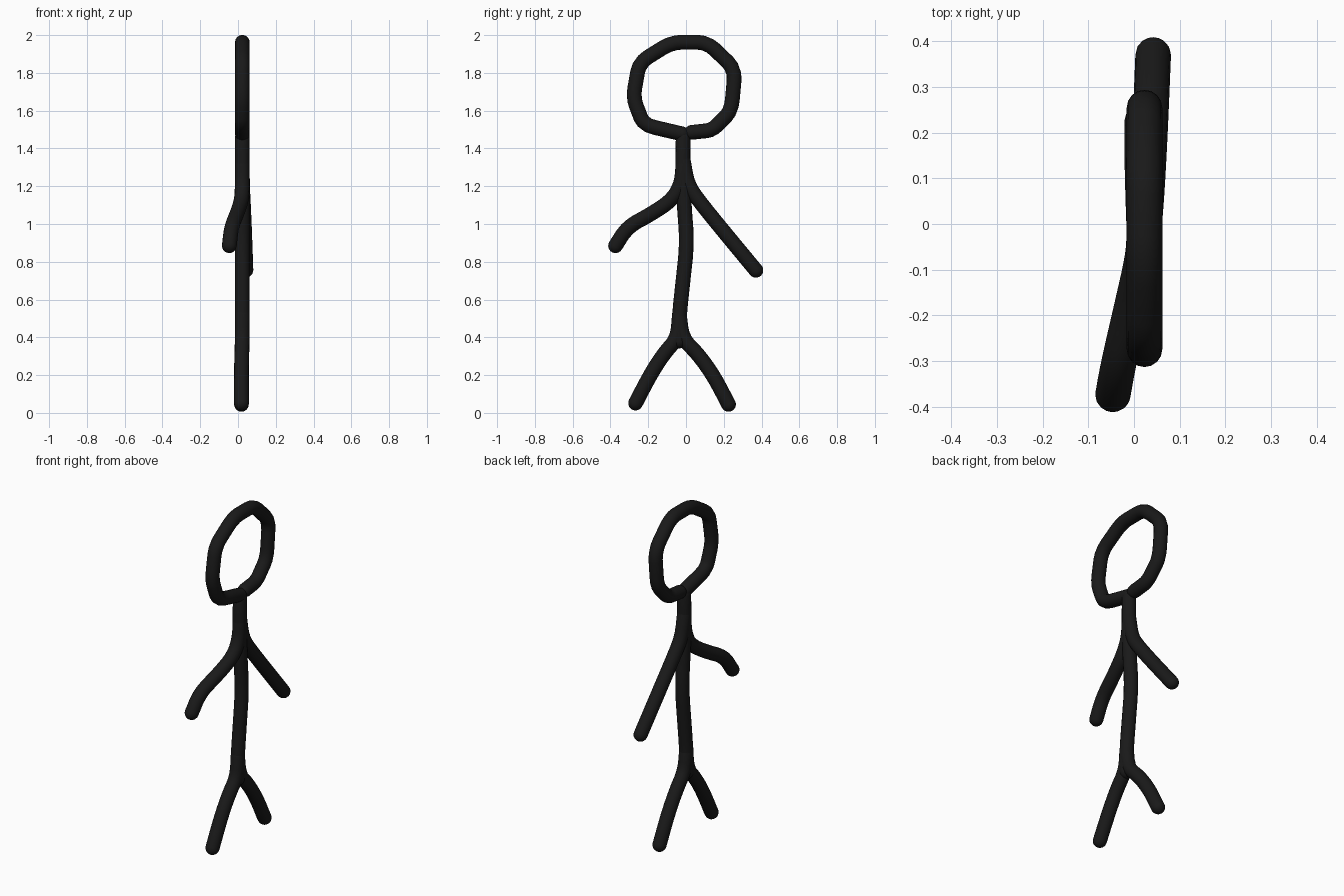
import bpy, math
from mathutils import Vector

if "Cube" in bpy.data.objects:
    bpy.data.objects.remove(bpy.data.objects["Cube"])

R = 0.039  # tube radius

ink = bpy.data.materials.new("black_ink")
ink.diffuse_color = (0.01, 0.01, 0.01, 1)
ink.use_nodes = True
ink.node_tree.nodes["Principled BSDF"].inputs["Base Color"].default_value = ink.diffuse_color


def round_corners(pts, ratio, times):
    for _ in range(times):
        out = [pts[0]]
        for i in range(len(pts) - 1):
            a, b = pts[i], pts[i + 1]
            if i > 0:
                out.append(a.lerp(b, ratio))
            if i < len(pts) - 2:
                out.append(a.lerp(b, 1 - ratio))
        pts = out + [pts[-1]]
    return pts


def dome(end, inner):
    """Extra points and radii forming a hemispherical tip."""
    d = (end - inner).normalized()
    angles = [math.radians(a) for a in (18, 36, 52, 66, 78, 87)]
    return [(end + d * R * math.sin(a), math.cos(a)) for a in angles]


def tube(name, coords, ratio=0.25, times=2):
    pts = round_corners([Vector(c) for c in coords], ratio, times)
    rows = dome(pts[0], pts[1])[::-1] + [(p, 1.0) for p in pts] + dome(pts[-1], pts[-2])
    cu = bpy.data.curves.new(name, 'CURVE')
    cu.dimensions = '3D'
    cu.bevel_depth = R
    cu.bevel_resolution = 6
    cu.use_fill_caps = True
    sp = cu.splines.new('POLY')
    sp.points.add(len(rows) - 1)
    for sp_pt, (p, r) in zip(sp.points, rows):
        sp_pt.co = (*p, 1)
        sp_pt.radius = r
    ob = bpy.data.objects.new(name, cu)
    bpy.context.collection.objects.link(ob)
    bpy.ops.object.select_all(action='DESELECT')
    ob.select_set(True)
    bpy.context.view_layer.objects.active = ob
    bpy.ops.object.convert(target='MESH')
    ob = bpy.context.object
    ob.data.materials.clear()
    ob.data.materials.append(ink)
    bpy.ops.object.shade_smooth()


X = 0.023  # plane of the drawing

# Open head loop, both ends meeting above the neck
head = [(0.03, 1.485), (0.14, 1.497), (0.24, 1.60), (0.26, 1.82), (0.112, 1.962),
        (-0.075, 1.962), (-0.247, 1.855), (-0.28, 1.67), (-0.225, 1.525), (-0.02, 1.477)]
tube("head", [(X, y, z) for y, z in head], 0.16, 2)

# Neck and torso
spine = [(-0.015, 1.46), (-0.017, 1.30), (-0.010, 1.10), (0.006, 0.90),
         (-0.018, 0.68), (-0.035, 0.52), (-0.037, 0.38)]
tube("torso", [(X, y, z) for y, z in spine])

# Arms
tube("bent_arm", [(X, -0.015, 1.34), (X, -0.022, 1.22), (0.02, -0.07, 1.13),
                  (-0.005, -0.18, 1.055), (-0.035, -0.31, 0.985), (-0.046, -0.373, 0.885)])
tube("straight_arm", [(X, -0.015, 1.34), (X, 0.008, 1.21), (0.028, 0.07, 1.12),
                      (0.035, 0.20, 0.96), (0.042, 0.37, 0.755)])

# Legs
tube("left_leg", [(X, -0.035, 0.52), (X, -0.045, 0.395), (0.02, -0.12, 0.31),
                  (0.018, -0.19, 0.20), (0.018, -0.267, 0.052)])
tube("right_leg", [(X, -0.035, 0.52), (X, -0.02, 0.395), (0.02, 0.065, 0.31),
                   (0.018, 0.15, 0.19), (0.018, 0.225, 0.045)])
